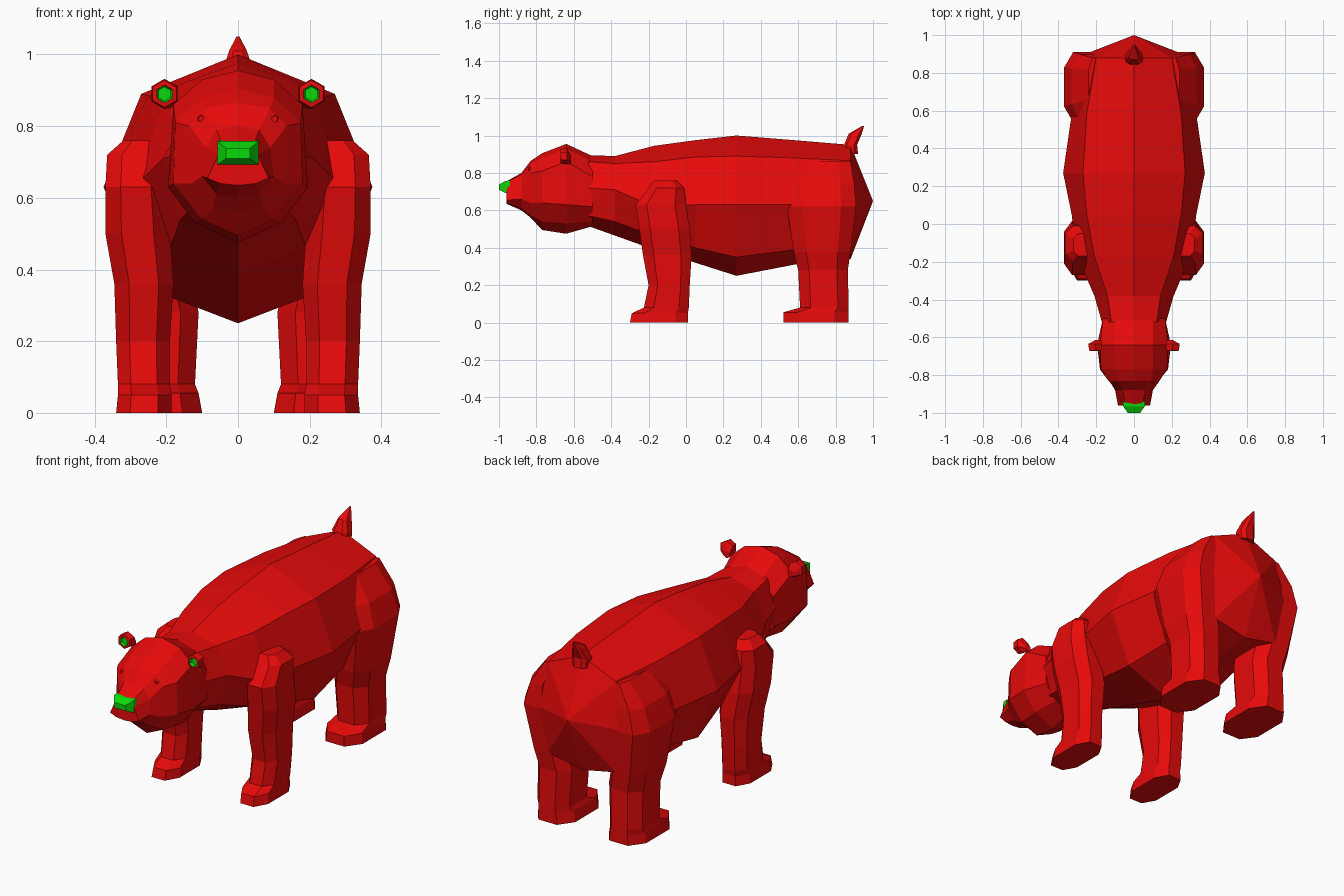
import bpy, bmesh, math


def material(name, color):
    m = bpy.data.materials.new(name)
    m.diffuse_color = (*color, 1)
    return m


RED = material("red", (0.8, 0.003, 0.003))
GREEN = material("green", (0.003, 0.7, 0.003))


def loft(name, rings, mats=(RED,), tip=None, mirror=False, green=None):
    """Skin closed rings of points; optional apex on the first ring."""
    bm = bmesh.new()
    vs = [[bm.verts.new(p) for p in r] for r in rings]
    n = len(vs[0])
    for k, (a, b) in enumerate(zip(vs, vs[1:])):
        for i in range(n):
            j = (i + 1) % n
            f = bm.faces.new((a[i], a[j], b[j], b[i]))
            if green is not None and k >= green:
                f.material_index = 1
    if tip:
        t = bm.verts.new(tip)
        for i in range(n):
            bm.faces.new((t, vs[0][(i + 1) % n], vs[0][i]))
    else:
        bm.faces.new(vs[0])
    f = bm.faces.new(vs[-1])
    if green is not None:
        f.material_index = 1
    bmesh.ops.recalc_face_normals(bm, faces=bm.faces)
    me = bpy.data.meshes.new(name)
    bm.to_mesh(me)
    bm.free()
    for m in mats:
        me.materials.append(m)
    ob = bpy.data.objects.new(name, me)
    bpy.context.collection.objects.link(ob)
    if mirror:
        ob.modifiers.new("mirror", 'MIRROR')
    return ob


def section(row):
    """Symmetric cross-section: y, top z, x/z pairs down the side, bottom z."""
    y, top, *side, bottom = row
    pairs = list(zip(side[::2], side[1::2]))
    return ([(0, y, top)] + [(x, y, z) for x, z in pairs] + [(0, y, bottom)]
            + [(-x, y, z) for x, z in reversed(pairs)])


def octagon(row):
    """Chamfered horizontal ring: z, x range, y range."""
    z, x0, x1, y0, y1 = row
    c, d = (x1 - x0) * 0.25, (y1 - y0) * 0.22
    return [(x0 + c, y0, z), (x1 - c, y0, z), (x1, y0 + d, z), (x1, y1 - d, z),
            (x1 - c, y1, z), (x0 + c, y1, z), (x0, y1 - d, z), (x0, y0 + d, z)]


# body, from rump to neck
body = [
    (0.88, 0.95, 0.20, 0.865, 0.31, 0.62, 0.20, 0.38, 0.34),
    (0.58, 0.975, 0.25, 0.88, 0.33, 0.63, 0.22, 0.39, 0.31),
    (0.27, 1.00, 0.27, 0.89, 0.375, 0.63, 0.26, 0.35, 0.25),
    (0.05, 0.975, 0.25, 0.885, 0.33, 0.63, 0.22, 0.40, 0.32),
    (-0.17, 0.945, 0.21, 0.86, 0.30, 0.62, 0.19, 0.46, 0.39),
    (-0.38, 0.89, 0.14, 0.85, 0.21, 0.71, 0.16, 0.54, 0.465),
    (-0.52, 0.895, 0.12, 0.86, 0.17, 0.72, 0.13, 0.57, 0.515),
]
loft("body", [section(r) for r in body], tip=(0, 1.0, 0.65))

# head, from neck to muzzle
head = [
    (-0.50, 0.89, 0.10, 0.86, 0.165, 0.78, 0.165, 0.62, 0.10, 0.54, 0.515),
    (-0.64, 0.955, 0.10, 0.93, 0.18, 0.86, 0.195, 0.63, 0.12, 0.53, 0.475),
    (-0.77, 0.905, 0.10, 0.88, 0.175, 0.81, 0.18, 0.64, 0.10, 0.54, 0.495),
    (-0.83, 0.865, 0.09, 0.85, 0.135, 0.80, 0.13, 0.64, 0.07, 0.57, 0.56),
    (-0.88, 0.80, 0.06, 0.79, 0.09, 0.74, 0.10, 0.66, 0.06, 0.61, 0.60),
    (-0.96, 0.755, 0.045, 0.752, 0.055, 0.72, 0.085, 0.655, 0.05, 0.64, 0.635),
]
loft("head", [section(r) for r in head])

# legs with forward paws
front_leg = [
    (0.0, 0.185, 0.34, -0.30, 0.01), (0.05, 0.185, 0.335, -0.29, 0.01),
    (0.08, 0.19, 0.335, -0.225, 0.015), (0.20, 0.19, 0.34, -0.20, 0.02),
    (0.36, 0.18, 0.345, -0.23, 0.03), (0.50, 0.19, 0.37, -0.25, 0.02),
    (0.63, 0.20, 0.37, -0.27, 0.0), (0.72, 0.20, 0.365, -0.20, -0.01),
    (0.76, 0.22, 0.32, -0.17, -0.05),
]
rear_leg = [
    (0.0, 0.10, 0.32, 0.52, 0.87), (0.055, 0.11, 0.315, 0.52, 0.87),
    (0.08, 0.12, 0.31, 0.61, 0.87), (0.28, 0.11, 0.31, 0.60, 0.865),
    (0.38, 0.13, 0.335, 0.575, 0.88), (0.62, 0.18, 0.37, 0.54, 0.91),
    (0.74, 0.18, 0.33, 0.56, 0.90), (0.86, 0.16, 0.24, 0.60, 0.88),
]
loft("front_leg", [octagon(r) for r in front_leg], mirror=True)
loft("rear_leg", [octagon(r) for r in rear_leg], mirror=True)

# tail
tail = [(0.90, -0.04, 0.04, 0.84, 0.92), (0.95, -0.045, 0.045, 0.845, 0.915),
        (1.01, -0.025, 0.025, 0.87, 0.94), (1.05, -0.004, 0.004, 0.94, 0.952)]
loft("tail", [octagon(r) for r in tail])

# nose
nose = [[(-w, y, lo), (w, y, lo), (w, y, hi), (-w, y, hi)]
        for w, y, lo, hi in ((0.057, -0.94, 0.693, 0.76),
                             (0.057, -0.965, 0.693, 0.757),
                             (0.033, -1.0, 0.71, 0.738))]
loft("nose", nose, mats=(GREEN,))


# ears with a recessed green inside
def disc(y, r, x=0.205, z=0.89):
    return [(x + r * math.cos(a), y, z + r * math.sin(a))
            for a in (math.tau * (i + 0.5) / 6 for i in range(6))]


loft("ear", [disc(-0.615, 0.02, 0.19, 0.87), disc(-0.635, 0.042),
             disc(-0.67, 0.038), disc(-0.672, 0.025), disc(-0.658, 0.02)],
     mats=(RED, GREEN), mirror=True, green=3)

# eyes
loft("eye", [disc(-0.82, 0.015, 0.102, 0.82), disc(-0.842, 0.009, 0.102, 0.82)],
     mirror=True)
